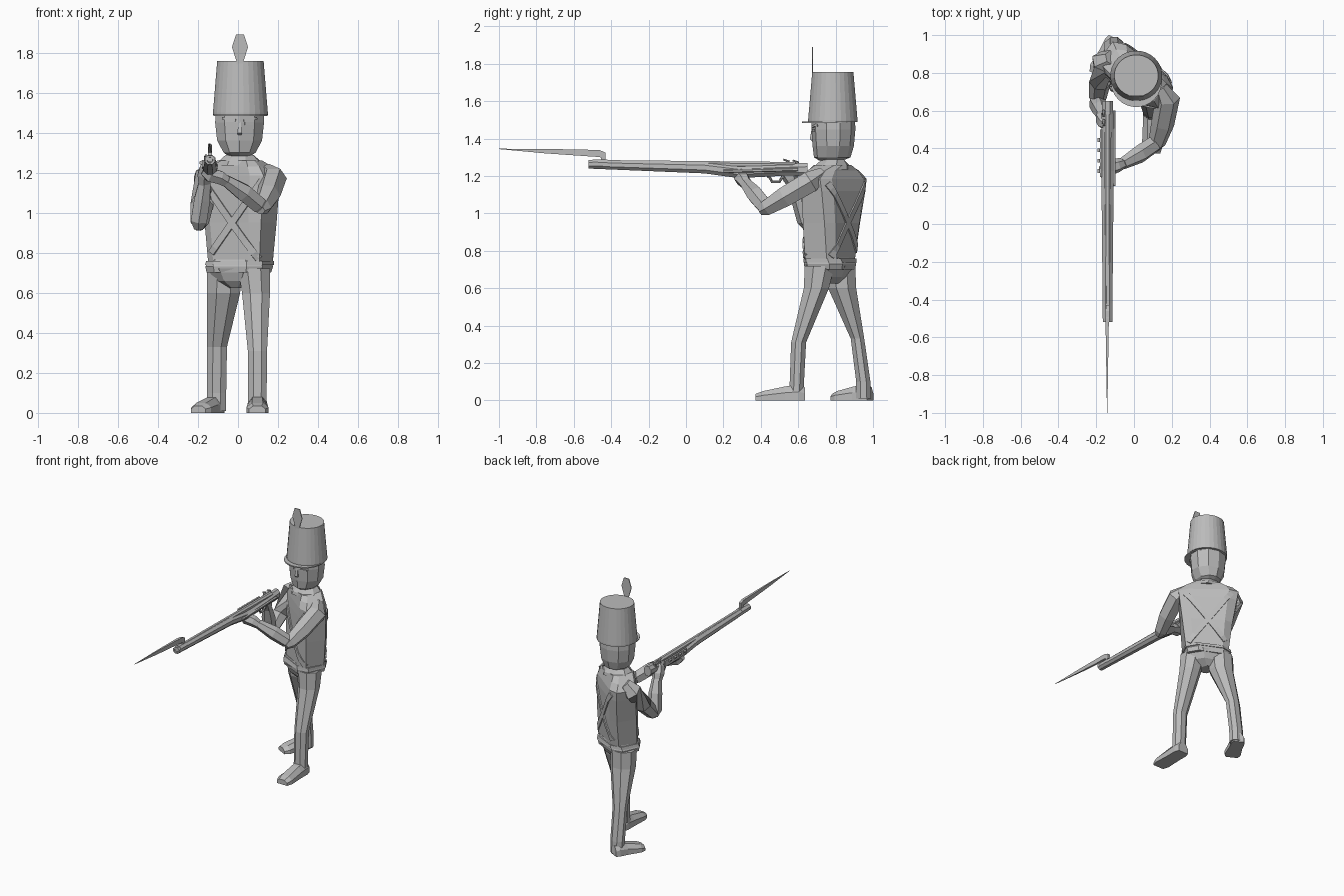
import bpy, bmesh
from math import sin, cos, pi, radians
from mathutils import Vector
from mathutils.bvhtree import BVHTree

if "Cube" in bpy.data.objects:
    bpy.data.objects.remove(bpy.data.objects["Cube"])

grey = bpy.data.materials.new("plain grey")
grey.use_nodes = True
grey.diffuse_color = (0.5, 0.5, 0.5, 1)
grey.node_tree.nodes["Principled BSDF"].inputs["Base Color"].default_value = grey.diffuse_color
X, Y, Z = Vector((1, 0, 0)), Vector((0, 1, 0)), Vector((0, 0, 1))


def finish(name, bm):
    bmesh.ops.recalc_face_normals(bm, faces=bm.faces)
    tree = BVHTree.FromBMesh(bm)
    mesh = bpy.data.meshes.new(name)
    bm.to_mesh(mesh)
    bm.free()
    mesh.materials.append(grey)
    obj = bpy.data.objects.new(name, mesh)
    bpy.context.collection.objects.link(obj)
    return obj, tree


def loft(name, rings):
    """Skin a list of equal rings of points and cap both ends."""
    bm = bmesh.new()
    rows = [[bm.verts.new(p) for p in r] for r in rings]
    n = len(rows[0])
    for a, b in zip(rows, rows[1:]):
        for i in range(n):
            j = (i + 1) % n
            bm.faces.new((a[i], a[j], b[j], b[i]))
    bm.faces.new(rows[0])
    bm.faces.new(rows[-1])
    return finish(name, bm)


def ring(c, u, v, a, b, n=8):
    """Polygon with flat sides facing u and v, reaching a and b."""
    k = 1 / cos(pi / n)
    angles = [2 * pi * (i + 0.5) / n for i in range(n)]
    return [Vector(c) + u * a * k * cos(t) + v * b * k * sin(t) for t in angles]


def block(c, u, v, a, b, cut):
    """Rectangle with its corners cut by a fraction of each side."""
    k = 1 - cut
    corners = ((1, k), (k, 1), (-k, 1), (-1, k), (-1, -k), (-k, -1), (k, -1), (1, -k))
    return [Vector(c) + u * a * p + v * b * q for p, q in corners]


def column(name, rows, shape=ring, detail=8):
    """Upright loft; rows are z, cx, cy, rx, ry and an optional twist."""
    rings = []
    for z, cx, cy, rx, ry, *twist in rows:
        t = radians(twist[0]) if twist else 0
        u, v = Vector((cos(t), sin(t), 0)), Vector((-sin(t), cos(t), 0))
        rings.append(shape((cx, cy, z), u, v, rx, ry, detail))
    return loft(name, rings)


def limb(name, rows, n=6):
    """Loft along a bent path; rows are point and radius."""
    pts = [Vector(p) for p, r in rows]
    rings = []
    for i, (p, r) in enumerate(rows):
        d = (pts[min(i + 1, len(pts) - 1)] - pts[max(i - 1, 0)]).normalized()
        u = d.cross(Y if abs(d.y) < 0.6 else X).normalized()
        rings.append(ring(p, u, d.cross(u), r, r, n))
    return loft(name, rings)


def barrel(name, x, rows, n=8):
    """Loft along y; rows are y, z, half width, half height."""
    return loft(name, [ring((x, y, z), X, Z, a, b, n) for y, z, a, b in rows])


def plate(name, outline, thick, origin, axis_u, axis_v):
    """Flat outline with a small thickness."""
    n = axis_u.cross(axis_v) * thick / 2
    pts = [Vector(origin) + axis_u * a + axis_v * b for a, b in outline]
    return loft(name, [[p - n for p in pts], [p + n for p in pts]])


def ribbon(name, tree, centre, turn, a, b, width, lift=0.004):
    """Strip laid on a surface, seen along a turned direction."""
    t = radians(turn)
    u, d = Vector((cos(t), sin(t), 0)), Vector((-sin(t), cos(t), 0))
    a, b = Vector(a), Vector(b)
    side = (b - a).orthogonal().normalized() * width / 2
    bm, last = bmesh.new(), None
    for i in range(15):
        m = a.lerp(b, i / 14)
        pair = []
        for q in (m - side, m + side):
            o = Vector(centre) + u * q.x + Z * q.y - d * 2
            hit = tree.ray_cast(o, d)[0]
            if hit:
                pair.append(bm.verts.new(hit - d * lift))
        if len(pair) < 2:
            last = None
            continue
        if last:
            bm.faces.new((last[0], last[1], pair[1], pair[0]))
        last = pair
    obj = finish(name, bm)[0]
    solid = obj.modifiers.new("thickness", "SOLIDIFY")
    solid.thickness, solid.offset = 0.008, 0


def foot(name, heel, toe, half, tip):
    """Wedge shoe running from heel to toe."""
    heel, toe = Vector(heel), Vector(toe)
    side = (toe - heel).cross(Z).normalized()
    rings = []
    for t, w, h in ((0, half * .8, .07), (.12, half, .085), (.4, half, .075), (.85, tip, .05), (1, tip * .75, .035)):
        c = heel.lerp(toe, t)
        rings.append([c + side * w * s + Z * h * k for s, k in
                      ((-1, 0), (1, 0), (1, .55), (.5, 1), (-.5, 1), (-1, .55))])
    loft(name, rings)


# Legs and shoes
column("left_leg", [(.72, .08, .715, .08, .08), (.6, .09, .697, .07, .067), (.31, .097, .602, .048, .04),
                    (.08, .097, .592, .046, .038), (.01, .097, .59, .048, .04)])
column("right_leg", [(.72, -.07, .825, .085, .08), (.6, -.072, .835, .083, .075), (.33, -.105, .917, .05, .036),
                     (.1, -.107, .948, .048, .038), (.01, -.105, .95, .045, .04)])
foot("left_shoe", (.097, .635, 0), (.097, .372, 0), .05, .055)
foot("right_shoe", (-.1, .985, 0), (-.198, .79, 0), .045, .055)

# Hips, jacket skirt and belt
column("hips", [(.625, 0, .765, .04, .05, -20), (.66, .002, .768, .11, .085, -20), (.72, .004, .77, .15, .112, -20)])
column("jacket_skirt", [(.7, .004, .77, .148, .108, -24), (.73, .006, .77, .156, .113, -24),
                        (.765, .01, .768, .146, .1, -28)], block, .42)
column("belt", [(.738, .008, .77, .159, .115, -25), (.758, .01, .77, .157, .111, -27)], block, .42)

# Twisted torso with square shoulders
torso, torso_tree = column("torso", [
    (.755, .012, .768, .148, .098, -30), (.95, .013, .778, .17, .102, -34), (1.12, .01, .788, .194, .1, -37),
    (1.185, .008, .79, .203, .095, -38), (1.23, .006, .787, .16, .085, -34), (1.26, .008, .783, .1, .08, -22)],
    block, .32)
column("collar", [(1.235, .008, .783, .11, .09, -12), (1.258, .008, .783, .1, .085, -8), (1.288, .008, .785, .07, .06)])
column("neck", [(1.25, .008, .785, .055, .055), (1.31, .008, .785, .055, .055)])

# Crossed straps on chest and back
for turn, centre, label in ((-8, (-.02, .77, 0), "front"), (142, (.01, .785, 0), "back")):
    ribbon(label + "_strap_a", torso_tree, centre, turn, (-.16, 1.16), (.14, .77), .034)
    ribbon(label + "_strap_b", torso_tree, centre, turn, (.16, 1.16), (-.13, .77), .034)

# Head and face
head, head_tree = column("head", [
    (1.283, .008, .775, .055, .06), (1.30, .008, .782, .08, .093), (1.36, .008, .787, .112, .105),
    (1.45, .008, .788, .122, .112), (1.5, .008, .788, .12, .11)], ring, 10)
loft("nose", [ring((.008, y, z), X, Y, a, b, 4) for z, y, a, b in
              ((1.388, .68, .008, .008), (1.397, .676, .011, .014), (1.455, .679, .006, .007))])
for s, label in ((1, "left"), (-1, "right")):
    ribbon(label + "_eye", head_tree, (.008, .787, 0), 0, (s * .025, 1.445), (s * .07, 1.445), .014, .001)
    ribbon(label + "_brow", head_tree, (.008, .787, 0), 0, (s * .02, 1.462), (s * .085, 1.472), .012, .003)

# Tall hat with peak and plume
column("hat", [(1.488, .012, .785, .137, .132), (1.5, .012, .785, .137, .132), (1.757, .012, .785, .116, .11)], ring, 28)
column("hat_peak", [(1.484, .012, .757, .135, .137), (1.492, .012, .757, .135, .137)], ring, 28)
plate("plume", [(-.012, -.06), (.012, -.06), (.018, 0), (.04, .07), (.02, .133), (-.02, .133), (-.04, .07), (-.018, 0)],
      .006, (.01, .677, 1.757), X, Z)

# Left arm reaching under the stock
limb("left_upper_arm", [((.14, .73, 1.215), .03), ((.178, .665, 1.17), .057), ((.152, .53, 1.09), .053),
                        ((.122, .43, 1.03), .04), ((.112, .395, 1.012), .02)])
limb("left_forearm", [((.127, .425, 1.02), .025), ((.103, .42, 1.04), .04), ((.03, .37, 1.1), .042),
                      ((-.06, .32, 1.16), .028)])
limb("left_hand", [((-.05, .325, 1.15), .025), ((-.09, .31, 1.175), .033), ((-.14, .295, 1.19), .035),
                   ((-.175, .29, 1.21), .02)])

# Right arm folded up to the trigger
limb("right_upper_arm", [((-.12, .88, 1.225), .035), ((-.16, .86, 1.175), .058), ((-.18, .75, 1.04), .05),
                         ((-.192, .665, .95), .04), ((-.197, .64, .925), .02)])
limb("right_forearm", [((-.197, .655, .92), .022), ((-.195, .64, .96), .04), ((-.178, .61, 1.07), .04),
                       ((-.165, .575, 1.16), .028)])
limb("right_hand", [((-.17, .58, 1.14), .026), ((-.165, .56, 1.19), .036), ((-.155, .535, 1.23), .033),
                    ((-.14, .52, 1.26), .018)])

# Musket: stock with hollow muzzle, barrel, butt, ramrod and lock
barrel("stock", -.14, [(-.45, 1.263, .012, .012), (-.52, 1.263, .014, .014), (-.52, 1.263, .025, .023),
                       (.1, 1.245, .031, .031), (.28, 1.222, .034, .033), (.5, 1.232, .033, .032),
                       (.65, 1.235, .028, .036)])
barrel("barrel_tube", -.14, [(-.515, 1.27, .016, .016), (.58, 1.257, .02, .018)])
barrel("ramrod", -.107, [(.2, 1.225, .008, .008), (.6, 1.235, .008, .008)], 6)
barrel("lock_plate", -.175, [(.25, 1.245, .006, .018), (.5, 1.24, .006, .022)], 4)
for i in range(4):
    y = .28 + i * .055
    barrel("lock_screw", -.183, [(y - .01, 1.25, .009, .009), (y + .01, 1.25, .009, .009)], 6)
for y, z in ((.53, 1.28), (.58, 1.275)):
    limb("hammer", [((-.16, y, z - .035), .011), ((-.16, y + .015, z), .009), ((-.16, y - .01, z + .008), .005)])
limb("trigger_guard", [((-.14, .44, 1.2), .008), ((-.14, .46, 1.17), .008), ((-.14, .5, 1.17), .008),
                       ((-.14, .52, 1.2), .008)])

# Bayonet: socket, bent neck and tapering blade
barrel("bayonet_socket", -.14, [(-.5, 1.264, .027, .025), (-.42, 1.262, .027, .025)])
plate("bayonet_neck", [(-.43, 1.27), (-.43, 1.325), (-.46, 1.338), (-.52, 1.34), (-.52, 1.307), (-.455, 1.3), (-.455, 1.27)],
      .018, (-.14, 0, 0), Y, Z)
barrel("bayonet_blade", -.142, [(-1, 1.345, .001, .001), (-.75, 1.333, .005, .012), (-.5, 1.322, .009, .018),
                                (-.45, 1.318, .009, .016)], 4)
